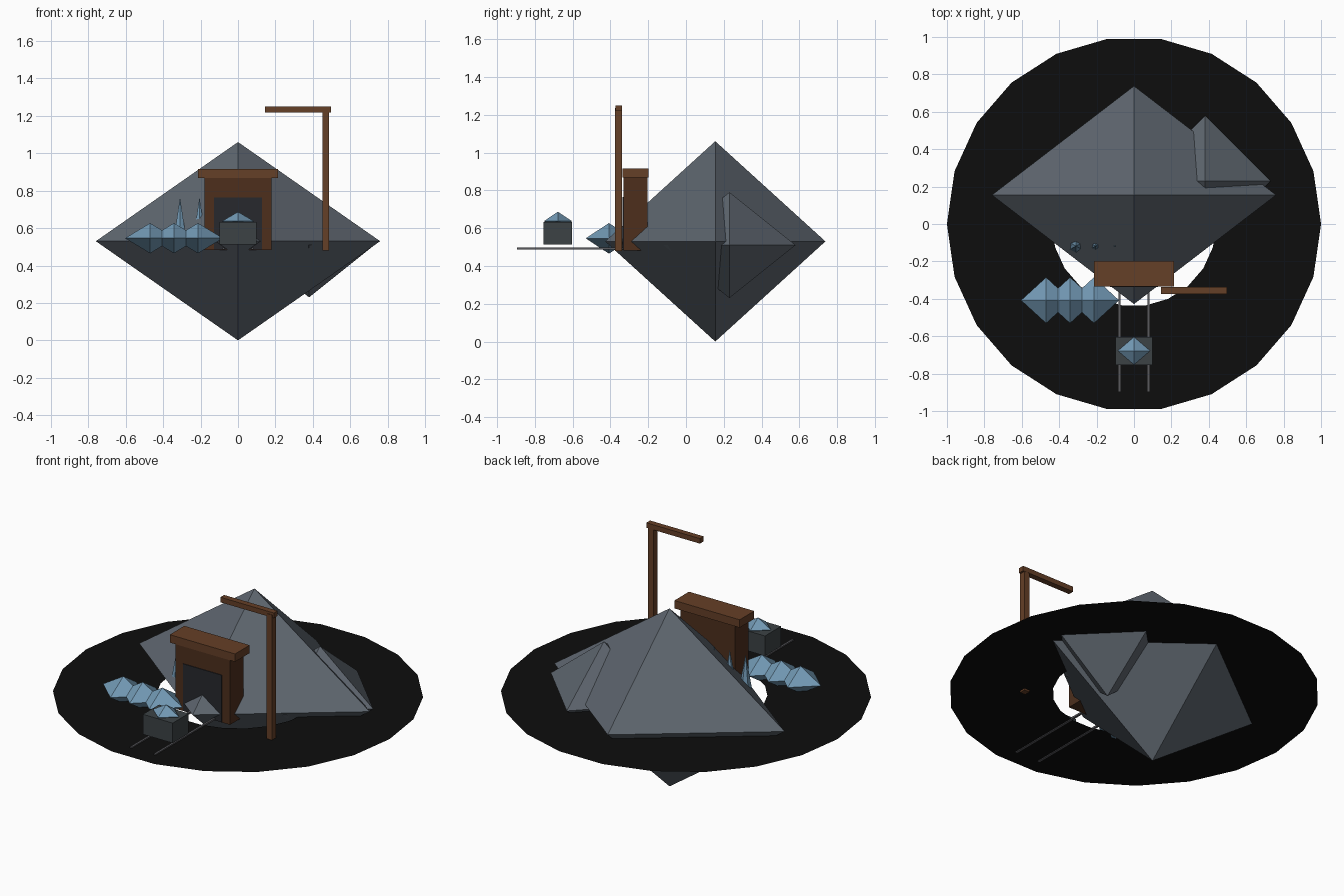
import bpy, bmesh
from math import cos, sin, tau
from mathutils import Matrix, Vector

if "Cube" in bpy.data.objects:
    bpy.data.objects.remove(bpy.data.objects["Cube"])


def mat(name, r, g, b):
    m = bpy.data.materials.new(name)
    m.diffuse_color = (r, g, b, 1)
    m.use_nodes = True
    m.node_tree.nodes["Principled BSDF"].inputs["Base Color"].default_value = m.diffuse_color
    return m


STONE = mat("stone", 0.11, 0.13, 0.155)
TIMBER = mat("timber", 0.13, 0.05, 0.02)
DARK_TIMBER = mat("dark_timber", 0.075, 0.028, 0.012)
SHADOW = mat("shadow", 0.02, 0.022, 0.027)
IRON = mat("iron", 0.045, 0.055, 0.06)
RAIL = mat("rail_steel", 0.10, 0.10, 0.11)
CRYSTAL = mat("crystal", 0.17, 0.32, 0.46)
SOIL = mat("soil", 0.004, 0.004, 0.004)


def add(name, bm, material):
    bmesh.ops.recalc_face_normals(bm, faces=bm.faces)
    me = bpy.data.meshes.new(name)
    bm.to_mesh(me)
    bm.free()
    me.materials.append(material)
    ob = bpy.data.objects.new(name, me)
    bpy.context.collection.objects.link(ob)
    return ob


def box(name, material, x, y, z):
    """Box from (min, max) pairs."""
    bm = bmesh.new()
    spans = (x, y, z)
    centre = Vector([(a + b) / 2 for a, b in spans])
    size = [b - a for a, b in spans] + [1]
    bmesh.ops.create_cube(bm, size=1, matrix=Matrix.Translation(centre) @ Matrix.Diagonal(size))
    return add(name, bm, material)


def octahedron(name, material, centre, radii):
    bm = bmesh.new()
    c = Vector(centre)
    ring = [bm.verts.new(c + Vector((cos(i * tau / 4) * radii[0], sin(i * tau / 4) * radii[1], 0)))
            for i in range(4)]
    for s in (1, -1):
        tip = bm.verts.new(c + Vector((0, 0, s * radii[2])))
        for i in range(4):
            bm.faces.new((ring[i], ring[(i + 1) % 4], tip))
    return add(name, bm, material)


# Flat ground ring
bm = bmesh.new()
N = 22
loops = [[bm.verts.new((r * cos(i * tau / N), r * sin(i * tau / N), 0.49)) for i in range(N)]
         for r in (0.44, 1.0)]
for i in range(N):
    j = (i + 1) % N
    bm.faces.new((loops[0][i], loops[1][i], loops[1][j], loops[0][j]))
ground = add("ground_ring", bm, SOIL)
if ground.data.polygons[0].normal.z < 0:
    ground.data.flip_normals()

# Rock masses
octahedron("main_rock", STONE, (0, 0.155, 0.53), (0.76, 0.583, 0.53))
octahedron("side_rock", STONE, (0.38, 0.23, 0.51), (0.35, 0.35, 0.28))

# Mine entrance
box("entrance_frame", DARK_TIMBER, (-0.18, 0.18), (-0.332, -0.205), (0.482, 0.87))
box("entrance_opening", SHADOW, (-0.128, 0.128), (-0.336, -0.22), (0.485, 0.765))
box("entrance_beam", TIMBER, (-0.215, 0.215), (-0.335, -0.198), (0.868, 0.915))

# Hoist
box("hoist_post", TIMBER, (0.451, 0.487), (-0.376, -0.339), (0.48, 1.235))
box("hoist_arm", TIMBER, (0.145, 0.498), (-0.373, -0.338), (1.219, 1.249))

# Rails and loaded cart
for side, x in (("left", -0.078), ("right", 0.078)):
    box(side + "_rail", RAIL, (x - 0.006, x + 0.006), (-0.895, -0.27), (0.486, 0.497))
box("cart", IRON, (-0.098, 0.098), (-0.755, -0.604), (0.513, 0.632))
octahedron("cart_crystal", CRYSTAL, (0, -0.678, 0.637), (0.086, 0.074, 0.05))

# Row of crystals beside the entrance
for i in range(3):
    octahedron(f"ground_crystal_{i + 1}", CRYSTAL, (-0.47 + 0.128 * i, -0.408, 0.546),
               (0.134, 0.123, 0.081))

# Spikes growing out of the rock
for i in range(3):
    bm = bmesh.new()
    bmesh.ops.create_cone(bm, cap_ends=True, segments=6, radius1=0.045, radius2=0, depth=0.26,
                          matrix=Matrix.Translation((-0.31 + 0.104 * i, -0.118, 0.635)))
    add(f"crystal_spike_{i + 1}", bm, CRYSTAL)
